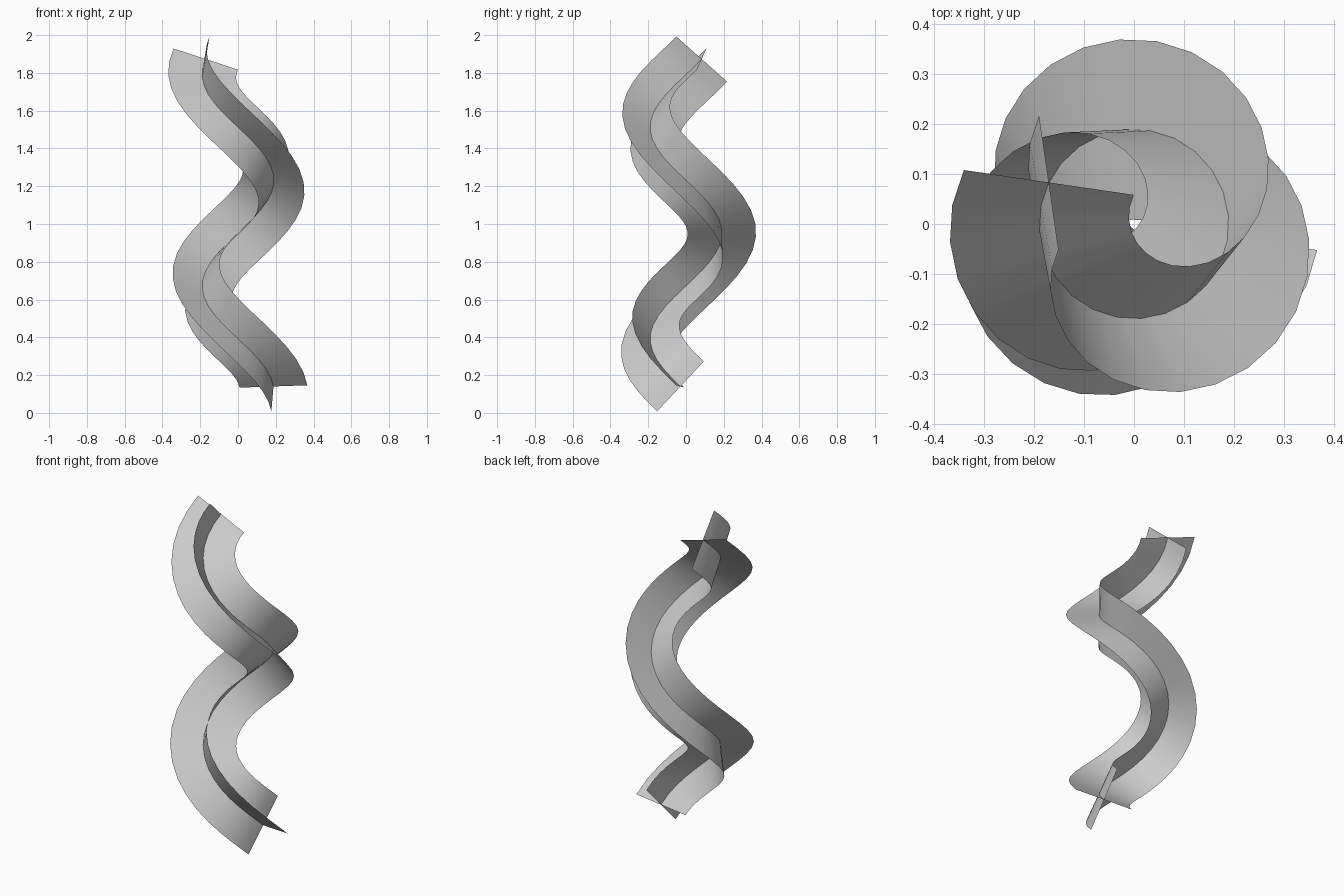
import bpy, math
from mathutils import Vector

if "Cube" in bpy.data.objects:
    bpy.data.objects.remove(bpy.data.objects["Cube"])

RADIUS, HALF_WIDTH, STEPS = 0.19, 0.181, 37
START, SWEEP = math.radians(-9), math.radians(-557)
Z0, Z1 = 0.14, 1.873

# Helical centre line with its tangents
points, tangents = [], []
for i in range(STEPS + 1):
    t = i / STEPS
    a = START + SWEEP * t
    points.append(Vector((RADIUS * math.cos(a), RADIUS * math.sin(a), Z0 + (Z1 - Z0) * t)))
    tangents.append(Vector((-RADIUS * math.sin(a) * SWEEP, RADIUS * math.cos(a) * SWEEP, Z1 - Z0)).normalized())

# Cross-section direction carried along the path with minimum twist
side = Vector((1, -0.12, 0.03))
side = (side - tangents[0] * side.dot(tangents[0])).normalized()
sides = [side]
for a, b in zip(tangents, tangents[1:]):
    side = a.rotation_difference(b) @ side
    sides.append((side - b * side.dot(b)).normalized())


def strip(name, directions):
    verts = []
    for p, d in zip(points, directions):
        verts += [p - d * HALF_WIDTH, p + d * HALF_WIDTH]
    faces = [(2 * i, 2 * i + 1, 2 * i + 3, 2 * i + 2) for i in range(STEPS)]
    mesh = bpy.data.meshes.new(name)
    mesh.from_pydata(verts, [], faces)
    mesh.shade_smooth()
    bpy.context.collection.objects.link(bpy.data.objects.new(name, mesh))


# Two crossing ribbons
strip("first_ribbon", sides)
strip("second_ribbon", [t.cross(s) for t, s in zip(tangents, sides)])
